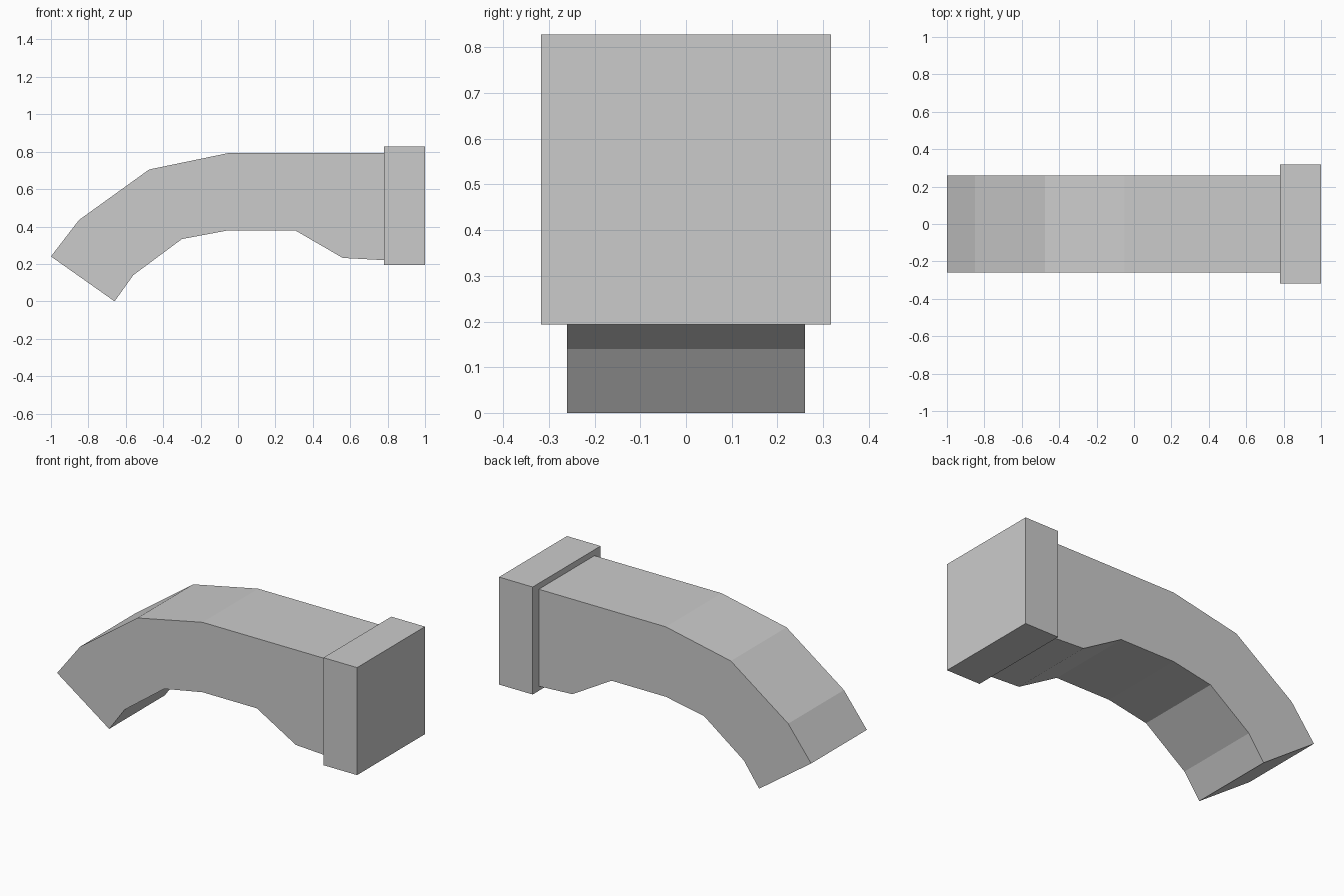
import bpy
import bmesh

cube = bpy.data.objects.get("Cube")
if cube:
    bpy.data.objects.remove(cube, do_unlink=True)

grey = bpy.data.materials.new("light grey")
grey.use_nodes = True
colour = (0.6, 0.6, 0.6, 1)
grey.diffuse_color = colour
grey.node_tree.nodes["Principled BSDF"].inputs["Base Color"].default_value = colour


def extrude_profile(name, points, half_width):
    """Extrude a side outline (x, z) evenly to both sides along y."""
    bm = bmesh.new()
    face = bm.faces.new([bm.verts.new((x, -half_width, z)) for x, z in points])
    result = bmesh.ops.extrude_face_region(bm, geom=[face], use_keep_orig=True)
    moved = [v for v in result["geom"] if isinstance(v, bmesh.types.BMVert)]
    bmesh.ops.translate(bm, verts=moved, vec=(0, 2 * half_width, 0))
    bmesh.ops.recalc_face_normals(bm, faces=bm.faces)
    mesh = bpy.data.meshes.new(name)
    bm.to_mesh(mesh)
    bm.free()
    mesh.materials.append(grey)
    obj = bpy.data.objects.new(name, mesh)
    bpy.context.collection.objects.link(obj)
    return obj


# Curved arm: upper outline from the tip, then back along the underside
upper = [(-1, 0.24), (-0.85, 0.435), (-0.475, 0.705), (-0.05, 0.793), (0.785, 0.793)]
lower = [(0.785, 0.22), (0.56, 0.232), (0.305, 0.38), (-0.05, 0.38),
         (-0.30, 0.333), (-0.56, 0.14), (-0.66, 0)]
extrude_profile("curved_arm", upper + lower, 0.26)

# Square end block
left, right, bottom, top = 0.78, 1, 0.193, 0.828
extrude_profile("end_block", [(left, bottom), (left, top), (right, top), (right, bottom)], 0.317)
